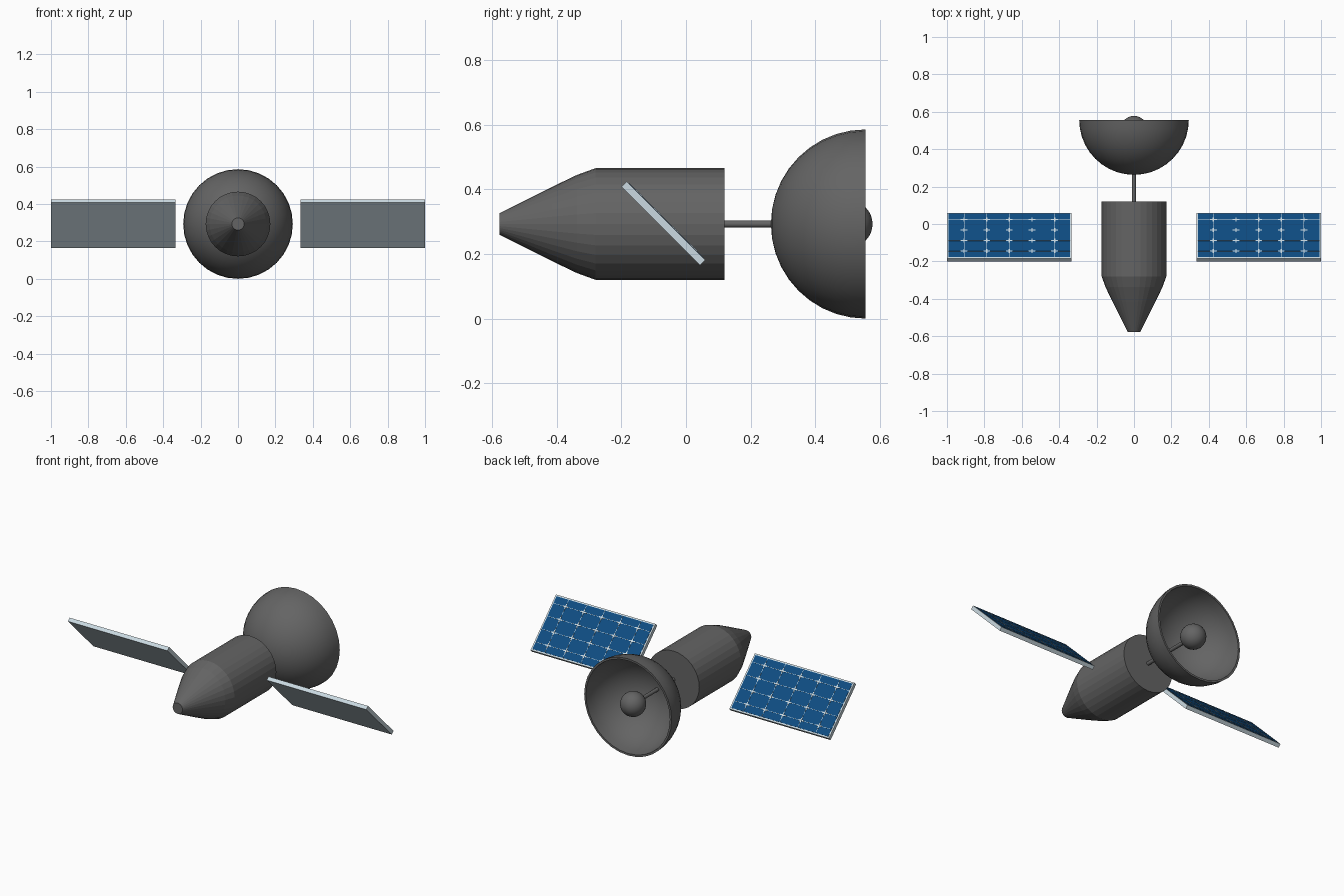
import bpy, bmesh, math
from mathutils import Matrix

if "Cube" in bpy.data.objects:
    bpy.data.objects.remove(bpy.data.objects["Cube"])

CZ = 0.293  # height of the main axis


def srgb(name, r, g, b):
    m = bpy.data.materials.new(name)
    lin = [((c / 255 + 0.055) / 1.055) ** 2.4 if c > 10 else c / 255 / 12.92 for c in (r, g, b)]
    m.diffuse_color = (*lin, 1)
    m.use_nodes = True
    m.node_tree.nodes["Principled BSDF"].inputs["Base Color"].default_value = m.diffuse_color
    return m


GREY = srgb("dark_grey", 100, 100, 100)
FRAME = srgb("pale_blue_grey", 203, 218, 226)
BLUE = srgb("solar_blue", 14, 76, 130)


def finish(name, bm, mat, smooth=False):
    bmesh.ops.recalc_face_normals(bm, faces=bm.faces)
    me = bpy.data.meshes.new(name)
    bm.to_mesh(me)
    bm.free()
    me.materials.append(mat)
    ob = bpy.data.objects.new(name, me)
    bpy.context.collection.objects.link(ob)
    if smooth:
        bpy.ops.object.select_all(action='DESELECT')
        ob.select_set(True)
        bpy.context.view_layer.objects.active = ob
        bpy.ops.object.shade_smooth_by_angle(angle=math.radians(30))
    return ob


def lathe(name, profile, segs, mat, smooth=False):
    """Spin (radius, y) points about the main axis."""
    bm = bmesh.new()
    vs = [bm.verts.new((r, y, CZ)) for r, y in profile]
    es = [bm.edges.new(p) for p in zip(vs, vs[1:])]
    bmesh.ops.spin(bm, geom=vs + es, cent=(0, 0, CZ), axis=(0, 1, 0),
                   angle=2 * math.pi, steps=segs, use_duplicate=False)
    bmesh.ops.remove_doubles(bm, verts=bm.verts, dist=1e-5)
    return finish(name, bm, mat, smooth)


def add_box(bm, center, size):
    bmesh.ops.create_cube(bm, size=1, matrix=Matrix.Translation(center) @ Matrix.Diagonal((*size, 1)))


# Body with tapered nose
lathe("body", [(0, 0.12), (0.173, 0.12), (0.173, -0.28), (0.152, -0.338),
               (0.115, -0.415), (0.033, -0.578), (0, -0.578)], 32, GREY)

# Antenna mast and feed ball
lathe("antenna_mast", [(0, 0.115), (0.011, 0.115), (0.011, 0.5), (0, 0.5)], 16, GREY, True)
R = 0.072
lathe("feed_ball", [(R * math.sin(math.pi * i / 16), 0.506 - R * math.cos(math.pi * i / 16))
                    for i in range(17)], 32, GREY, True)


# Hollow hemispherical dish
def arc(r):
    return [(r * math.sin(math.pi * i / 20), 0.556 - r * math.cos(math.pi * i / 20)) for i in range(11)]


lathe("dish", arc(0.293) + arc(0.281)[::-1], 32, GREY, True)

# Solar panels: built flat, then tilted 45 degrees to face up and back
W, L, T = 0.667, 0.345, 0.023
cols = [0.121 * i for i in range(-2, 3)]
rows = [0.08 * (j - 1.5) for j in range(4)]
for side, sx in (("left", -1), ("right", 1)):
    place = Matrix.Translation((sx * (1 - W / 2), -0.07, CZ + 0.002)) @ Matrix.Rotation(-math.pi / 4, 4, 'X')

    bm = bmesh.new()
    add_box(bm, (0, 0, 0), (W, L, T))
    finish(side + "_panel_frame", bm, FRAME).matrix_world = place

    bm = bmesh.new()
    add_box(bm, (0, 0, T / 2), (W - 0.018, L - 0.018, 0.003))
    finish(side + "_solar_cells", bm, BLUE).matrix_world = place

    # Thin cell gaps, with a small cross where they meet
    bm = bmesh.new()
    z = T / 2 + 0.0015
    for x in cols:
        add_box(bm, (x, 0, z), (0.002, L - 0.018, 0.002))
    for y in rows:
        add_box(bm, (0, y, z), (W - 0.018, 0.002, 0.002))
        for x in cols:
            add_box(bm, (x, y, z), (0.036, 0.007, 0.003))
            add_box(bm, (x, y, z), (0.007, 0.03, 0.0034))
    finish(side + "_cell_gaps", bm, FRAME).matrix_world = place
